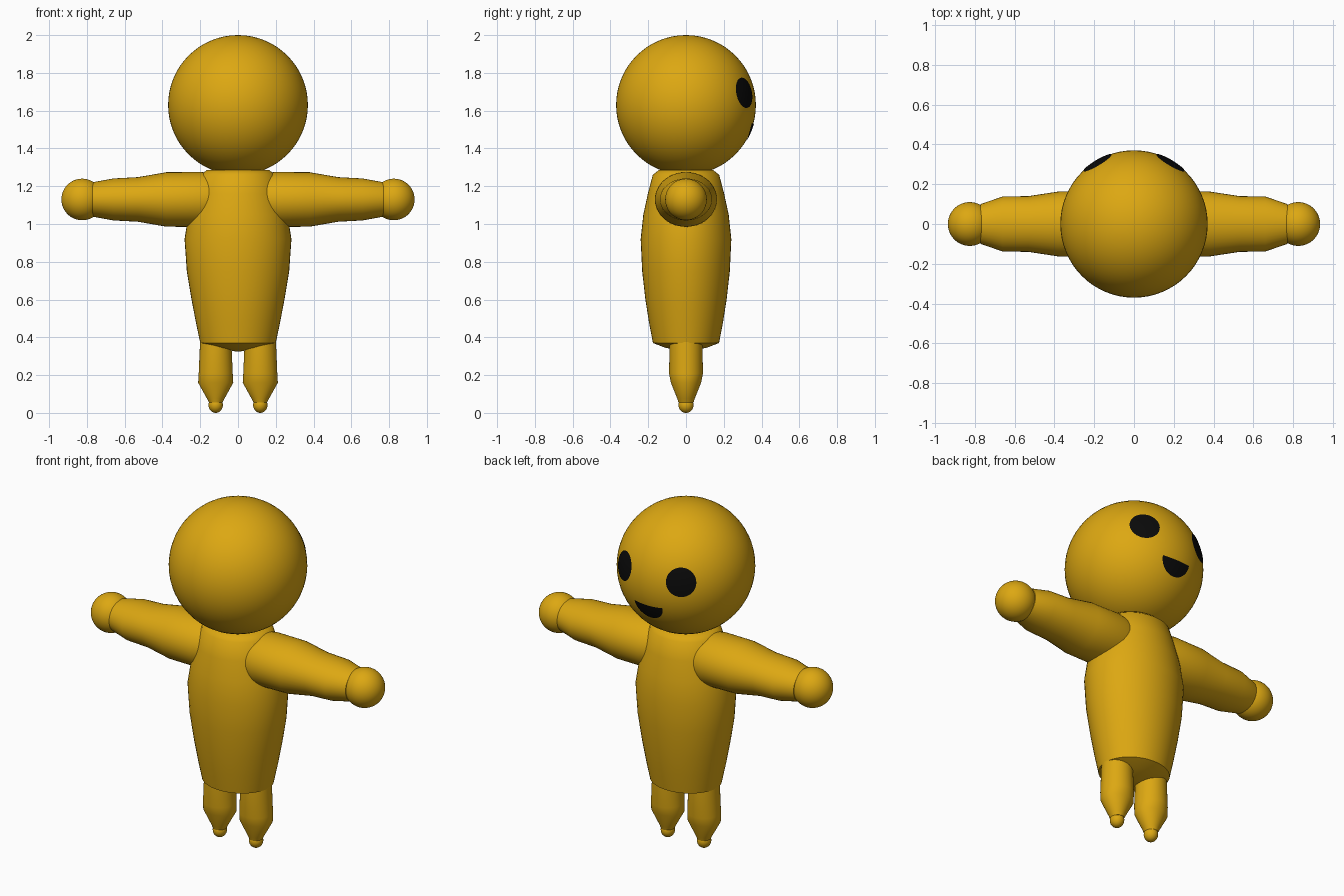
import bpy, bmesh, math
from mathutils import Vector

if "Cube" in bpy.data.objects:
    bpy.data.objects.remove(bpy.data.objects["Cube"])

def material(name, rgb):
    m = bpy.data.materials.new(name)
    m.diffuse_color = (*rgb, 1)
    m.use_nodes = True
    m.node_tree.nodes["Principled BSDF"].inputs["Base Color"].default_value = m.diffuse_color
    return m

GOLD = material("golden yellow", (0.72, 0.39, 0.006))
BLACK = material("black", (0.003, 0.003, 0.003))

def finish(name, bm, mat, angle=40):
    bmesh.ops.recalc_face_normals(bm, faces=bm.faces[:])
    me = bpy.data.meshes.new(name)
    bm.to_mesh(me)
    bm.free()
    me.materials.append(mat)
    ob = bpy.data.objects.new(name, me)
    bpy.context.collection.objects.link(ob)
    bpy.ops.object.select_all(action='DESELECT')
    ob.select_set(True)
    bpy.context.view_layer.objects.active = ob
    bpy.ops.object.shade_smooth_by_angle(angle=math.radians(angle))
    return ob

def loft(name, rings, place, n=40):
    """Elliptical tube; rings are (position, radius a, radius b)."""
    bm = bmesh.new()
    loops = []
    for t, a, b in rings:
        loops.append([bm.verts.new(place(t, a * math.cos(2 * math.pi * i / n),
                                         b * math.sin(2 * math.pi * i / n))) for i in range(n)])
    for lo, hi in zip(loops, loops[1:]):
        for i in range(n):
            j = (i + 1) % n
            bm.faces.new((lo[i], lo[j], hi[j], hi[i]))
    bm.faces.new(loops[0])
    bm.faces.new(loops[-1])
    return finish(name, bm, GOLD)

def ball(name, centre, radii, u=48, v=24):
    bm = bmesh.new()
    bmesh.ops.create_uvsphere(bm, u_segments=u, v_segments=v, radius=1)
    for w in bm.verts:
        w.co = Vector(c + r * k for c, r, k in zip(centre, radii, w.co))
    return finish(name, bm, GOLD)

HEAD = Vector((0, 0, 1.63))
R = 0.37

def patch(name, direction, radius, start, end, n=32, rings=5):
    """Thin painted disc sector laid on the head surface."""
    d = Vector(direction).normalized()
    side = Vector((0, 0, 1)).cross(d).normalized()
    up = d.cross(side)
    bm = bmesh.new()
    grid = []
    for k in range(rings + 1):
        row = []
        for i in range(n + 1):
            t = start + (end - start) * i / n
            r = radius * k / rings
            p = d * math.sqrt(R * R - r * r) + side * r * math.cos(t) + up * r * math.sin(t)
            row.append(bm.verts.new(HEAD + p.normalized() * (R + 0.003)))
        grid.append(row)
    for a, b in zip(grid, grid[1:]):
        for i in range(n):
            bm.faces.new((a[i], b[i], b[i + 1], a[i + 1]))
    bmesh.ops.remove_doubles(bm, verts=bm.verts[:], dist=1e-5)
    ob = finish(name, bm, BLACK)
    # keep the visible side facing outward
    if ob.data.polygons[0].normal.dot(d) < 0:
        ob.data.flip_normals()
    return ob

# head with face on the +y side
ball("head", HEAD, (R, R, R), 64, 32)
for s, tag in ((-1, "left"), (1, "right")):
    patch(tag + "_eye", (s * 0.185, 0.31, 0.065), 0.081, 0, 2 * math.pi)
patch("mouth", (0, 0.357, -0.1), 0.09, math.pi, 2 * math.pi)

# robe-like body with a shallow pointed underside
loft("body", [(0.325, 0.01, 0.01), (0.345, 0.12, 0.11), (0.37, 0.2, 0.175), (0.48, 0.223, 0.196),
              (0.6, 0.246, 0.215), (0.75, 0.271, 0.232), (0.92, 0.283, 0.24),
              (1.05, 0.262, 0.226), (1.16, 0.23, 0.202), (1.26, 0.2, 0.176),
              (1.285, 0.165, 0.145), (1.295, 0.05, 0.05)],
     lambda t, a, b: (a, b, t), 48)

for s, tag in ((-1, "left"), (1, "right")):
    # arm and round hand
    loft(tag + "_arm", [(0.1, 0.14, 0.135), (0.2, 0.165, 0.146), (0.38, 0.163, 0.144),
                        (0.53, 0.14, 0.118), (0.66, 0.138, 0.111), (0.77, 0.1, 0.091)],
         lambda t, a, b: (s * t, a, 1.13 + b))
    ball(tag + "_hand", (s * 0.825, 0, 1.13), (0.11, 0.11, 0.11))
    # tapering leg and small foot tip
    loft(tag + "_leg", [(0.055, 0.036, 0.04), (0.075, 0.046, 0.046), (0.16, 0.093, 0.08),
                        (0.21, 0.09, 0.09), (0.42, 0.081, 0.085)],
         lambda t, a, b: (s * 0.118 + a, b, t))
    ball(tag + "_foot", (s * 0.118, 0, 0.042), (0.038, 0.04, 0.042), 24, 16)
